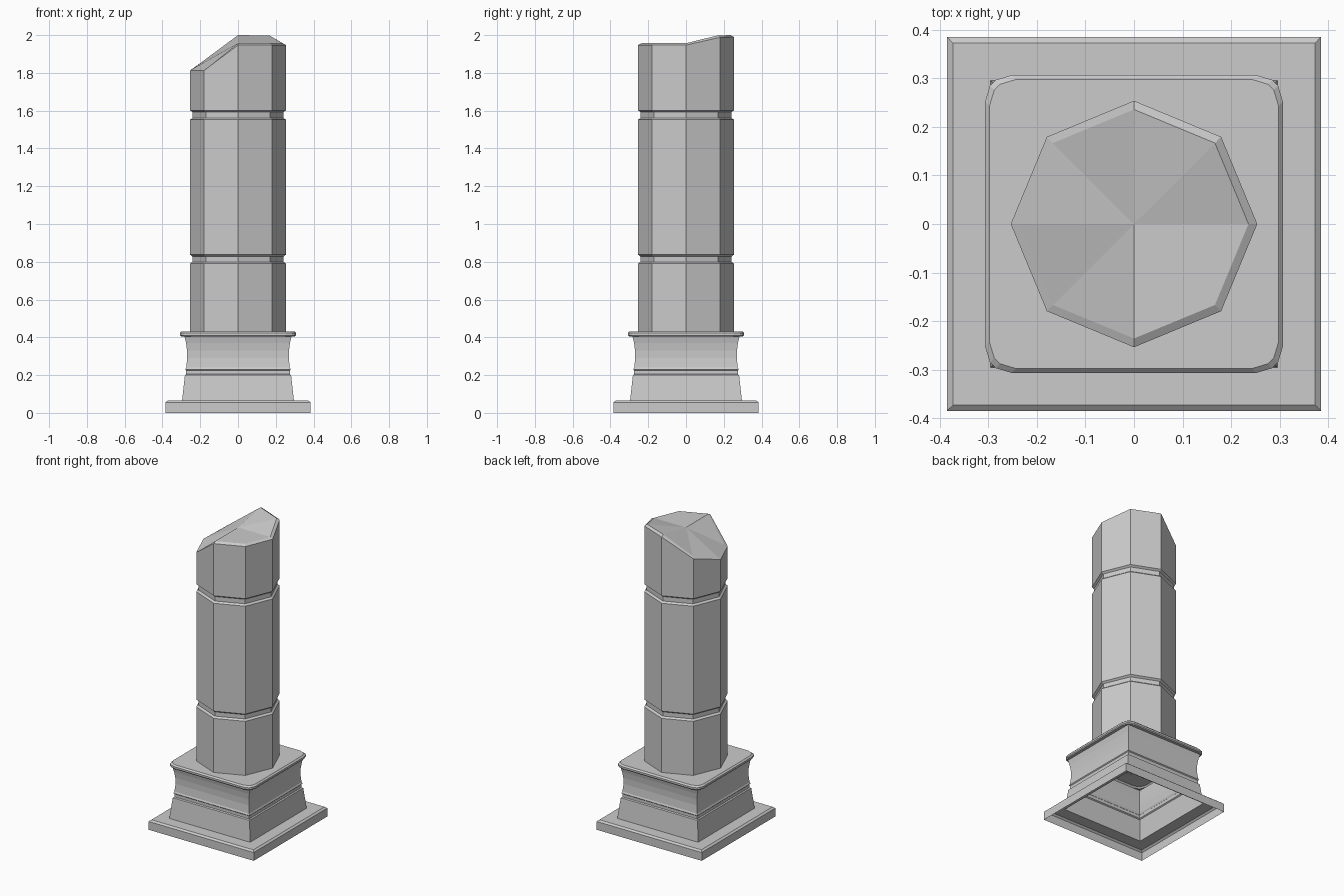
import bpy
import bmesh
from math import sin, cos, pi

if "Cube" in bpy.data.objects:
    bpy.data.objects.remove(bpy.data.objects["Cube"])


def square(h):
    return [(h, h), (-h, h), (-h, -h), (h, -h)]


def clipped_square(h):
    # Square with a three-facet rounded corner
    corner = [(h, h - .055), (h - .010, h - .022), (h - .022, h - .010), (h - .055, h)]
    pts = []
    for _ in range(4):
        pts += corner
        corner = [(-y, x) for x, y in corner]
    return pts


def octagon(r):
    return [(r * cos(i * pi / 4), r * sin(i * pi / 4)) for i in range(8)]


def add_ring(bm, pts, heights):
    return [bm.verts.new((x, y, z)) for (x, y), z in zip(pts, heights)]


def bridge(bm, a, b):
    n = len(a)
    for i in range(n):
        j = (i + 1) % n
        bm.faces.new((a[i], a[j], b[j], b[i]))


def finish(bm, name):
    mesh = bpy.data.meshes.new(name)
    bm.to_mesh(mesh)
    bm.free()
    obj = bpy.data.objects.new(name, mesh)
    bpy.context.collection.objects.link(obj)
    return obj


def stack(bm, shape, profile):
    rings = []
    for size, z in profile:
        pts = shape(size)
        rings.append(add_ring(bm, pts, [z] * len(pts)))
    for a, b in zip(rings, rings[1:]):
        bridge(bm, a, b)
    return rings


# Hollow square plinth and waisted pedestal, open underneath
bm = bmesh.new()
stack(bm, square, [
    (.385, 0), (.385, .055), (.373, .065), (.296, .065),
    (.281, .200), (.274, .205), (.274, .225), (.279, .230),
    (.274, .240), (.269, .290), (.270, .330), (.275, .370), (.283, .405)])
finish(bm, "pedestal")

# Projecting slab with softened corners
bm = bmesh.new()
rings = stack(bm, clipped_square, [
    (.283, .405), (.302, .405), (.307, .411), (.307, .423), (.298, .432)])
bm.faces.new(rings[-1])
finish(bm, "pedestal_cap")

# Octagonal shaft with two grooves
R, G = .254, .241
profile = [(R, .43)]
for low, high in ((.790, .838), (1.552, 1.602)):
    profile += [(R, low), (G, low + .010), (G, high - .010), (R, high)]
bm = bmesh.new()
top = stack(bm, octagon, profile)[-1]

# Broken, slanted top with a chamfered rim (counter-clockwise from +x)
heights = [1.947, 1.988, 1.990, 1.866, 1.813, 1.813, 1.947, 1.947]
rim = add_ring(bm, octagon(R), heights)
inner = add_ring(bm, octagon(.236), [z + .010 for z in heights])
bridge(bm, top, rim)
bridge(bm, rim, inner)
centre = bm.verts.new((0, 0, 1.957))
for i in range(8):
    bm.faces.new((inner[i], inner[(i + 1) % 8], centre))
finish(bm, "broken_column")
